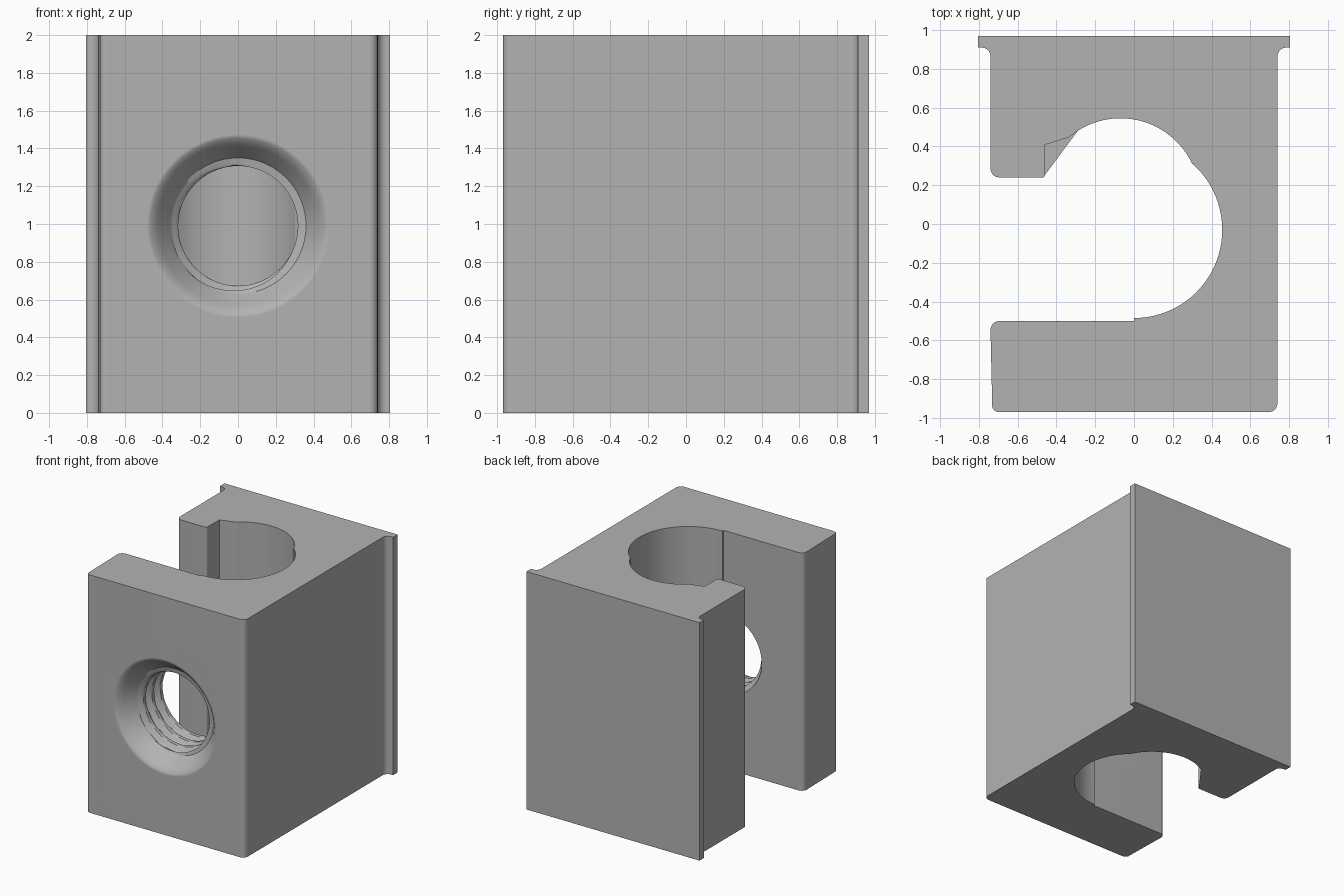
import bpy, bmesh, math
from mathutils import Vector

if "Cube" in bpy.data.objects:
    bpy.data.objects.remove(bpy.data.objects["Cube"])

metal = bpy.data.materials.new("plain_grey")
metal.diffuse_color = (0.45, 0.45, 0.45, 1)
metal.use_nodes = True
metal.node_tree.nodes["Principled BSDF"].inputs["Base Color"].default_value = metal.diffuse_color


def arc(cx, cy, r, a0, a1, n):
    """Points on an arc, angles in degrees."""
    return [(cx + r * math.cos(math.radians(a0 + (a1 - a0) * i / n)),
             cy + r * math.sin(math.radians(a0 + (a1 - a0) * i / n))) for i in range(n + 1)]


def rounded(corners, n=5):
    """Outline from (x, y, radius) corners, each rounded by its radius."""
    pts = []
    for i, (x, y, r) in enumerate(corners):
        p = Vector((x, y))
        if r == 0:
            pts.append((x, y))
            continue
        u = (Vector(corners[i - 1][:2]) - p).normalized()
        v = (Vector(corners[(i + 1) % len(corners)][:2]) - p).normalized()
        c = p + (u + v) * r
        for k in range(n + 1):
            t = math.pi / 2 * k / n
            pts.append(tuple(c - v * r * math.cos(t) - u * r * math.sin(t)))
    return pts


def mesh_object(name, bm):
    bmesh.ops.recalc_face_normals(bm, faces=bm.faces)
    me = bpy.data.meshes.new(name)
    bm.to_mesh(me)
    bm.free()
    me.materials.append(metal)
    ob = bpy.data.objects.new(name, me)
    bpy.context.collection.objects.link(ob)
    return ob


# Clamp block: outline with back flange, rounded edges and side-opening slot
slot_wall = arc(0, -0.03, 0.455, -90, 48.6, 32) + arc(-0.07, 0.136, 0.409, 25, 130.5, 26)
corners = [(-0.74, -0.97, 0.045), (0.74, -0.97, 0.045),
           (0.74, 0.91, 0.045), (0.805, 0.91, 0), (0.805, 0.97, 0),
           (-0.805, 0.97, 0), (-0.805, 0.91, 0), (-0.74, 0.91, 0.045),
           (-0.74, 0.24, 0.045), (-0.46, 0.24, 0.012), (-0.46, 0.445, 0.04)]
outline = rounded(corners) + slot_wall[::-1] + [(0, -0.5)] + rounded(
    [(0, -0.5, 0), (-0.74, -0.5, 0.045), (-0.74, -0.97, 0)])[1:-1]

bm = bmesh.new()
base = bm.faces.new([bm.verts.new((x, y, 0)) for x, y in outline])
top = bmesh.ops.extrude_face_region(bm, geom=[base])["geom"]
bmesh.ops.translate(bm, vec=(0, 0, 2), verts=[g for g in top if isinstance(g, bmesh.types.BMVert)])
bmesh.ops.remove_doubles(bm, verts=bm.verts, dist=0.0005)
block = mesh_object("clamp_block", bm)

# Hole cutter: flared mouth followed by a helical thread
SEG, PITCH, HOLE_Z = 72, 0.11, 0.99
START, END = -0.84, -0.30
mouth = [(-1.02, 0.495), (-0.972, 0.49), (-0.963, 0.465), (-0.945, 0.442), (-0.92, 0.42), (START, 0.36)]


def thread_radius(y, angle):
    f = ((y - START) / PITCH - angle / math.tau) % 1
    ridge = min(1, max(0, (abs(f - 0.5) * 2 - 0.15) / 0.55))
    return 0.357 - 0.04 * ridge


bm = bmesh.new()
rows = []
steps = int((END - START) / PITCH * 14)
for k in range(len(mouth) + steps):
    row = []
    for s in range(SEG):
        a = math.tau * s / SEG
        if k < len(mouth):
            y, r = mouth[k]
        else:
            y = START + (END - START) * (k - len(mouth) + 1) / steps
            r = thread_radius(y, a)
        row.append(bm.verts.new((r * math.cos(a), y, HOLE_Z + r * math.sin(a))))
    rows.append(row)
for a, b in zip(rows, rows[1:]):
    for s in range(SEG):
        t = (s + 1) % SEG
        bm.faces.new((a[s], a[t], b[t], b[s]))
bm.faces.new(rows[0])
bm.faces.new(rows[-1])
cutter = mesh_object("threaded_hole_cutter", bm)

# Cut the screw hole and bake it into the block
mod = block.modifiers.new("screw_hole", 'BOOLEAN')
mod.operation, mod.solver, mod.object = 'DIFFERENCE', 'EXACT', cutter
bpy.context.view_layer.objects.active = block
block.select_set(True)
bpy.ops.object.modifier_apply(modifier=mod.name)
bpy.data.objects.remove(cutter)

# Smooth fillets and bores, keep edges sharp and large faces flat
bpy.ops.object.shade_smooth_by_angle(angle=math.radians(30))
weighted = block.modifiers.new("flat_faces", 'WEIGHTED_NORMAL')
weighted.keep_sharp = True
